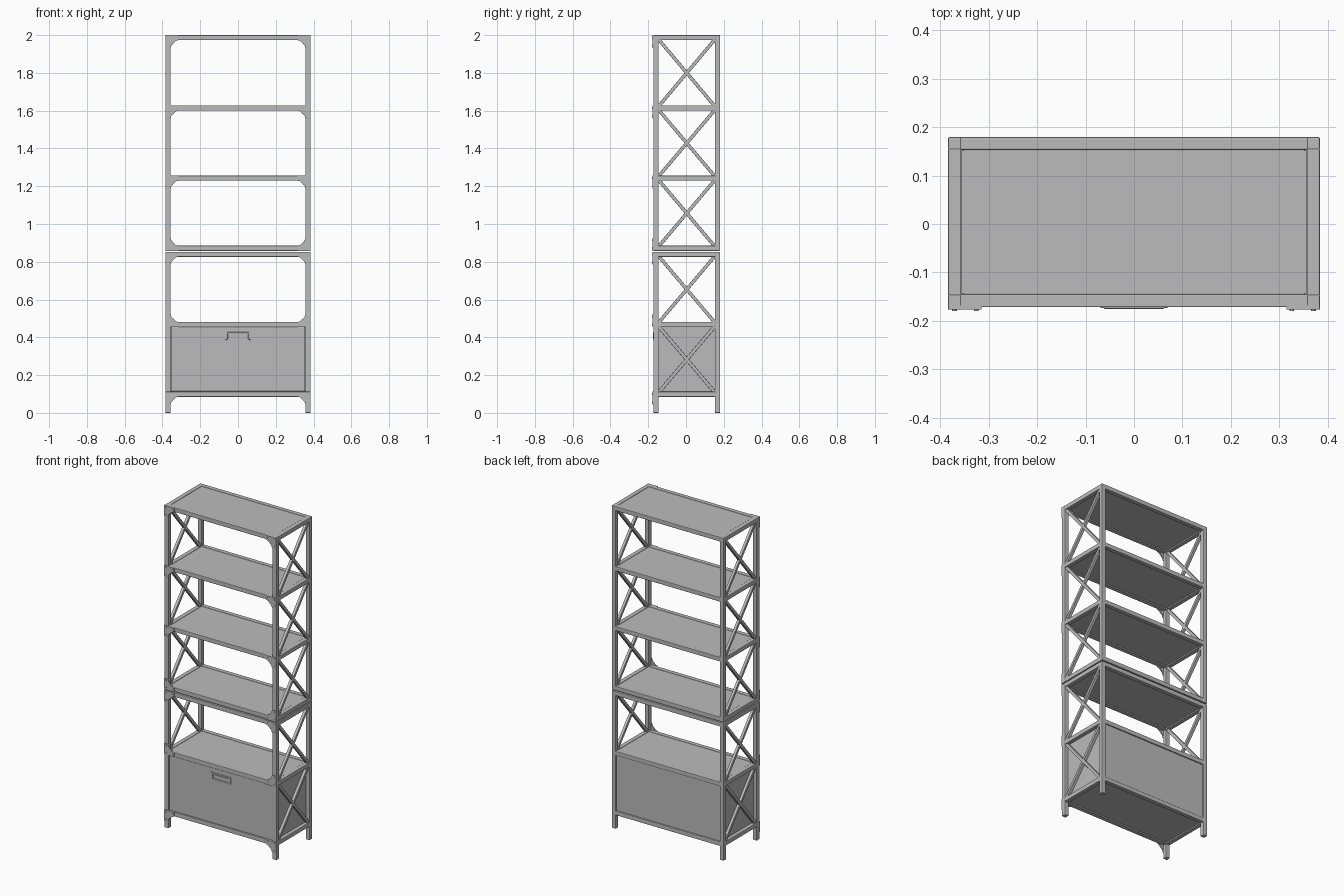
import bpy, bmesh, math
from mathutils import Matrix, Vector

if "Cube" in bpy.data.objects:
    bpy.data.objects.remove(bpy.data.objects["Cube"], do_unlink=True)

# One plain grey for the whole unit
GREY = (0.5, 0.5, 0.5, 1)
mat = bpy.data.materials.new("plain_grey")
mat.use_nodes = True
mat.diffuse_color = GREY
mat.node_tree.nodes["Principled BSDF"].inputs["Base Color"].default_value = GREY

# Overall frame sizes
HX, FRONT, BACK, T = 0.384, -0.172, 0.18, 0.027
IX, IF, IB = HX - T, FRONT + T, BACK - T
MID = (FRONT + BACK) / 2


def finish(name, bm, bevel=0.0):
    bmesh.ops.recalc_face_normals(bm, faces=bm.faces)
    mesh = bpy.data.meshes.new(name)
    bm.to_mesh(mesh)
    bm.free()
    mesh.materials.append(mat)
    ob = bpy.data.objects.new(name, mesh)
    bpy.context.collection.objects.link(ob)
    if bevel:
        mod = ob.modifiers.new("soft_edges", "BEVEL")
        mod.width, mod.segments = bevel, 2
    return ob


def box(name, x, y, z, bevel=0.0):
    """Box from three (low, high) ranges."""
    bm = bmesh.new()
    size = [b - a for a, b in (x, y, z)]
    mid = [(a + b) / 2 for a, b in (x, y, z)]
    bmesh.ops.create_cube(bm, size=1, matrix=Matrix.Translation(mid) @ Matrix.Diagonal((*size, 1)))
    return finish(name, bm, bevel)


def side_range(s, a, b):
    return tuple(sorted((s * a, s * b)))


def plate(name, outline, y0, y1, bevel=0.0):
    """Extrude an (x, z) outline from y0 to y1."""
    bm = bmesh.new()
    face = bm.faces.new([bm.verts.new((x, y0, z)) for x, z in outline])
    new = bmesh.ops.extrude_face_region(bm, geom=[face])["geom"]
    bmesh.ops.translate(bm, vec=(0, y1 - y0, 0), verts=[v for v in new if isinstance(v, bmesh.types.BMVert)])
    return finish(name, bm, bevel)


def bar(name, a, b, depth, width):
    """Straight brace between two points, lying in the side plane."""
    a, b = Vector(a), Vector(b)
    d = b - a
    rot = Matrix.Rotation(-math.atan2(d.z, d.y), 4, "X").inverted()
    bm = bmesh.new()
    bmesh.ops.create_cube(bm, size=1, matrix=Matrix.Translation((a + b) / 2) @ rot
                          @ Matrix.Diagonal((depth, d.length, width, 1)))
    return finish(name, bm, 0.002)


# Corner posts of the stacked lower and upper units
for unit, z in (("lower", (0, 0.853)), ("upper", (0.858, 2.0))):
    for s in (-1, 1):
        for end, y in (("front", (FRONT, IF)), ("back", (IB, BACK))):
            box(f"{unit}_{end}_post", side_range(s, IX, HX), y, z, 0.003)

# Shelf levels: top height, and the direction in which the corner bracket runs
LEVELS = [(0.112, -1), (0.482, 1), (0.853, -1), (0.885, 1), (1.256, -1), (1.627, -1), (2.0, -1)]
LAP = 0.004
for top, way in LEVELS:
    z = (top - T, top)
    box("front_rail", (-IX - LAP, IX + LAP), (FRONT, IF), z, 0.003)
    box("back_rail", (-IX - LAP, IX + LAP), (IB, BACK), z, 0.003)
    box("shelf_panel", (-IX + 0.001, IX - 0.001), (IF + 0.001, IB - 0.001), (top - 0.020, top - 0.002))
    for s in (-1, 1):
        box("side_rail", side_range(s, IX, HX), (IF - LAP, IB + LAP), z, 0.003)
        # Corner bracket with a sloping gusset
        near = z[1] if way < 0 else z[0]
        shape = [(0, 0), (0.069, 0), (0.069, 0.026), (0.056, 0.030), (0.032, 0.052), (0.027, 0.068), (0, 0.068)]
        plate("corner_bracket", [(s * (HX - u), near + way * v) for u, v in shape], FRONT - 0.005, FRONT + 0.004, 0.001)
        # Bolt heads
        for u, v in ((0.013, 0.013), (0.058, 0.013), (0.013, 0.056)):
            bm = bmesh.new()
            bmesh.ops.create_cone(bm, cap_ends=True, segments=12, radius1=0.005, radius2=0.005, depth=0.004,
                                  matrix=Matrix.Translation((s * (HX - u), FRONT - 0.006, near + way * v))
                                  @ Matrix.Rotation(math.pi / 2, 4, "X"))
            finish("bolt_head", bm)

# Crossed braces on both sides
tops = [level[0] for level in LEVELS]
for low, high in zip(tops, tops[1:]):
    if high - low < 0.1:
        continue
    z0, z1 = low - 0.004, high - T + 0.004
    for s in (-1, 1):
        x = s * (HX - T / 2)
        bar("rising_brace", (x, IF, z0), (x, IB, z1), 0.018, 0.018)
        bar("falling_brace", (x, IF, z1), (x, IB, z0), 0.017, 0.018)

# Closed lower compartment
z0, z1 = tops[0], tops[1] - T
for s in (-1, 1):
    box("cabinet_side", side_range(s, IX - 0.006, IX + 0.004), (IF - LAP, IB + LAP), (z0, z1))
box("cabinet_back", (-IX, IX), (IB + 0.006, BACK - 0.007), (z0, z1))
box("drawer_front", (-IX + 0.002, IX - 0.002), (FRONT + 0.004, IF), (z0 + 0.002, z1 - 0.001), 0.002)

# Drawer pull: two end lugs joined by a grip and a lower lip
for s in (-1, 1):
    box("pull_lug", side_range(s, 0.054, 0.070), (FRONT - 0.002, FRONT + 0.008), (0.387, 0.428), 0.003)
box("pull_grip", (-0.062, 0.062), (FRONT - 0.004, FRONT + 0.006), (0.417, 0.427), 0.003)
box("pull_lip", (-0.058, 0.058), (FRONT, FRONT + 0.006), (0.385, 0.391), 0.001)
